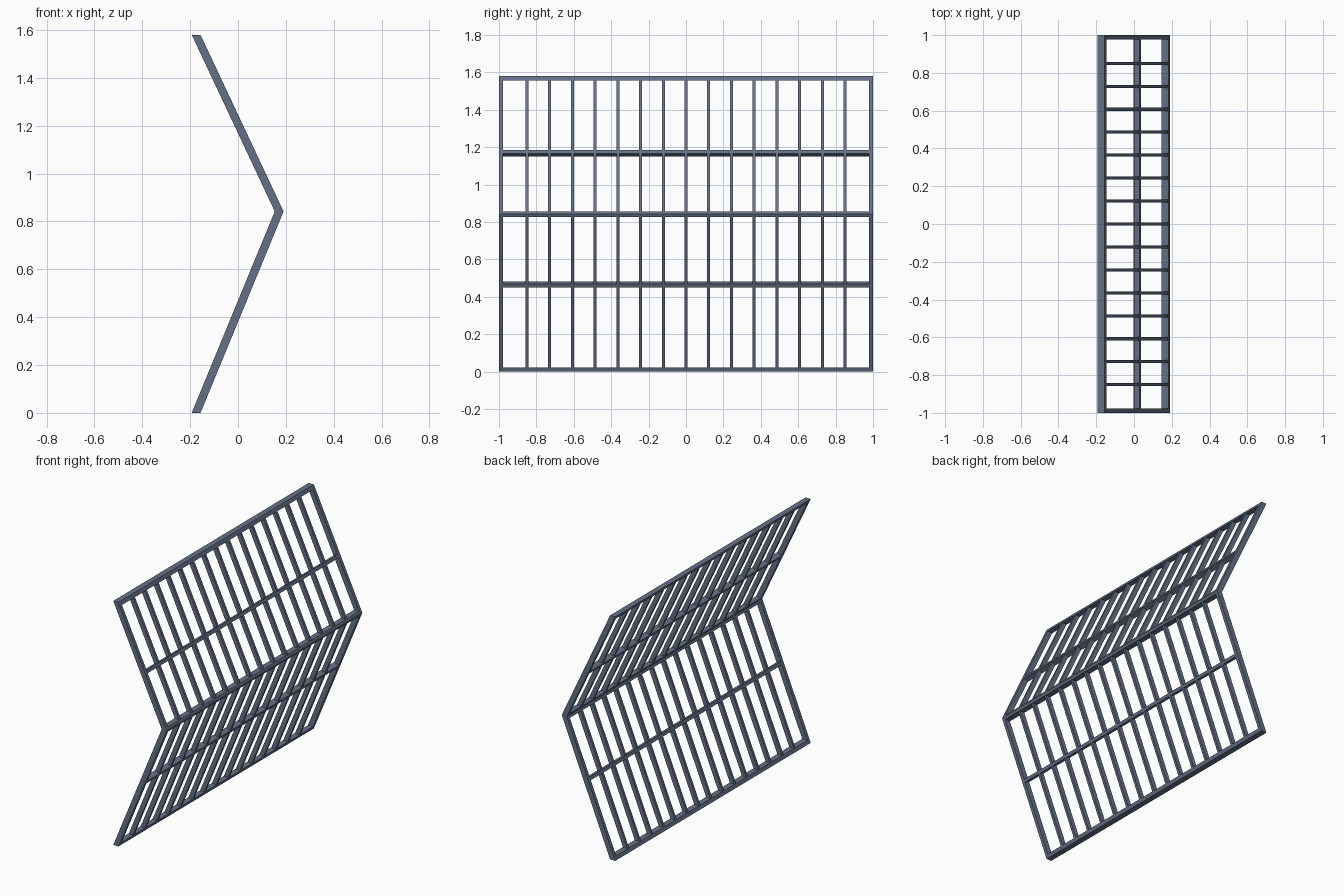
import bpy, math
from mathutils import Vector

if "Cube" in bpy.data.objects:
    bpy.data.objects.remove(bpy.data.objects["Cube"])

BOT, APEX, TOP = Vector((-0.175, 0.0)), Vector((0.172, 0.842)), Vector((-0.175, 1.58))
H = 0.0185          # half the horizontal thickness of the frame
POST = 0.022        # width of the end posts
mat = bpy.data.materials.new("slate")
mat.diffuse_color = (0.13, 0.16, 0.24, 1)
mat.use_nodes = True
mat.node_tree.nodes["Principled BSDF"].inputs["Base Color"].default_value = mat.diffuse_color


def centre_x(z):
    a, b = (BOT, APEX) if z <= APEX.y else (APEX, TOP)
    return a.x + (b.x - a.x) * (z - a.y) / (b.y - a.y)


def prism(name, poly, y0, y1):
    """Extrude an xz polygon from y0 to y1."""
    n = len(poly)
    verts = [(x, y, z) for y in (y0, y1) for x, z in poly]
    faces = [tuple(range(n)), tuple(range(2 * n - 1, n - 1, -1))]
    faces += [(i, i + n, (i + 1) % n + n, (i + 1) % n) for i in range(n)]
    me = bpy.data.meshes.new(name)
    me.from_pydata(verts, [], faces)
    me.materials.append(mat)
    ob = bpy.data.objects.new(name, me)
    bpy.context.collection.objects.link(ob)
    return ob


def strip(zs, h=H):
    """Band of the bent profile through the given heights."""
    return ([(centre_x(z) + h, z) for z in zs] +
            [(centre_x(z) - h, z) for z in reversed(zs)])


def mid_section(z, a, b, w=0.020, t=0.034):
    """Rectangle aligned with the slope from a to b."""
    u = (b - a).normalized()
    v = Vector((u.y, -u.x))
    c = Vector((centre_x(z), z))
    return [tuple(c + u * s * w / 2 + v * r * t / 2)
            for s, r in ((-1, 1), (1, 1), (1, -1), (-1, -1))]


inner = 1 - POST

# End posts, following the whole bend
full = [BOT.y, APEX.y, TOP.y]
prism("end_post_front", strip(full), -1, -inner)
prism("end_post_back", strip(full), inner, 1)

# Long rails: bottom, bend, top
prism("bottom_rail", strip([0, 0.022]), -inner, inner)
prism("bend_rail", strip([APEX.y - 0.015, APEX.y, APEX.y + 0.015]), -inner, inner)
prism("top_rail", strip([TOP.y - 0.022, TOP.y]), -inner, inner)

# Middle rails of each panel
prism("lower_middle_rail", mid_section(0.466, BOT, APEX), -inner, inner)
prism("upper_middle_rail", mid_section(1.168, APEX, TOP), -inner, inner)

# Thin slats, a little shallower than the rails
for i in range(-7, 8):
    y = i * 0.1215
    prism("slat", strip([0.01, APEX.y, TOP.y - 0.01], 0.016), y - 0.008, y + 0.008)
